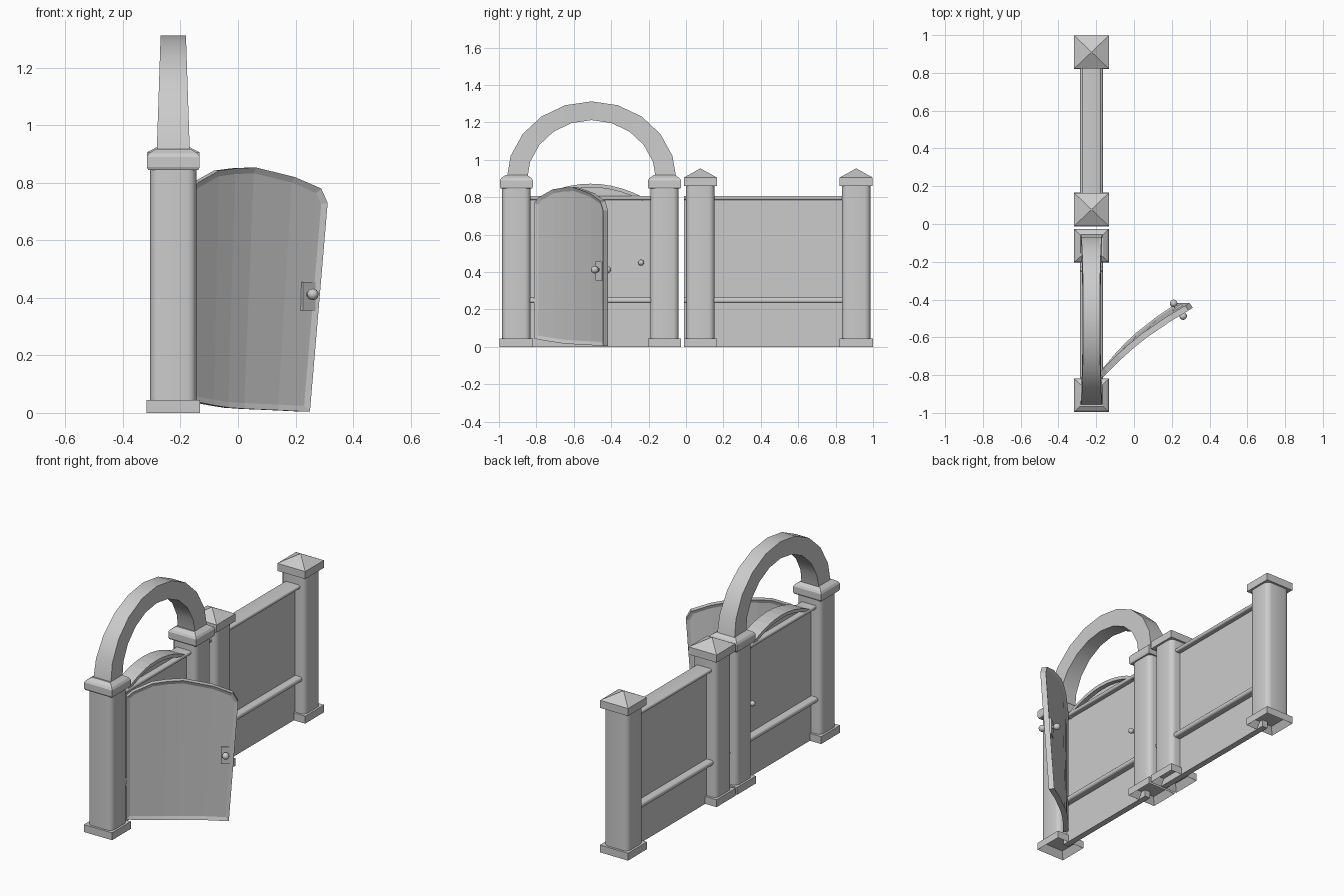
import bpy, bmesh, math
from mathutils import Vector, Matrix

if "Cube" in bpy.data.objects:
    bpy.data.objects.remove(bpy.data.objects["Cube"], do_unlink=True)

GREY = (0.6, 0.6, 0.6, 1)
stone = bpy.data.materials.new("plain grey")
stone.use_nodes = True
stone.diffuse_color = GREY
stone.node_tree.nodes["Principled BSDF"].inputs["Base Color"].default_value = GREY

AXIS = -0.225  # x of the fence line


def finish(name, bm, smooth=None):
    bmesh.ops.recalc_face_normals(bm, faces=bm.faces)
    mesh = bpy.data.meshes.new(name)
    bm.to_mesh(mesh)
    bm.free()
    mesh.materials.append(stone)
    ob = bpy.data.objects.new(name, mesh)
    bpy.context.collection.objects.link(ob)
    if smooth:
        bpy.ops.object.select_all(action='DESELECT')
        ob.select_set(True)
        bpy.context.view_layer.objects.active = ob
        bpy.ops.object.shade_smooth_by_angle(angle=math.radians(smooth))
    return ob


def block(bm, centre, size):
    m = Matrix.Translation(centre) @ Matrix.Diagonal((*size, 1))
    return bmesh.ops.create_cube(bm, size=1, matrix=m)["verts"]


def bevel_edges(bm, axis, width, segments):
    # Round only the edges that run along the given axis
    edges = [e for e in bm.edges
             if abs((e.verts[0].co - e.verts[1].co).normalized()[axis]) > 0.9]
    bmesh.ops.bevel(bm, geom=edges, offset=width, segments=segments,
                    profile=0.5, affect='EDGES')


def sweep(name, rings, smooth=None):
    # Closed tube through matching rings of points
    bm = bmesh.new()
    rows = [[bm.verts.new(p) for p in ring] for ring in rings]
    n = len(rows[0])
    for a, b in zip(rows, rows[1:]):
        for i in range(n):
            bm.faces.new((a[i], a[(i + 1) % n], b[(i + 1) % n], b[i]))
    bm.faces.new(rows[0])
    bm.faces.new(rows[-1])
    return finish(name, bm, smooth)


# Posts: hollow foot, rounded shaft and a cap
def post(label, y, pointed):
    bm = bmesh.new()
    block(bm, (AXIS, y, 0.022), (0.185, 0.178, 0.044))
    bm.normal_update()
    under = [f for f in bm.faces if f.normal.z < -0.9]
    bmesh.ops.inset_region(bm, faces=under, thickness=0.035, depth=0)
    bmesh.ops.translate(bm, verts=list(under[0].verts), vec=(0, 0, 0.04))
    finish(label + "_foot", bm)

    bm = bmesh.new()
    block(bm, (AXIS, y, 0.455), (0.16, 0.152, 0.83))
    bevel_edges(bm, 2, 0.03, 3)
    finish(label + "_shaft", bm, 40)

    half = Vector((0.092, 0.088))
    if pointed:
        levels = [(0.86, 1), (0.905, 1), (0.953, 0.02)]
    else:
        levels = [(0.845, 0.95), (0.855, 1), (0.89, 1), (0.902, 0.92), (0.918, 0.66)]
    sweep(label + "_cap",
          [[(AXIS + sx * half.x * k, y + sy * half.y * k, z)
            for sx, sy in ((-1, -1), (1, -1), (1, 1), (-1, 1))] for z, k in levels])


post("gate_front_post", -0.907, False)
post("gate_rear_post", -0.115, False)
post("fence_front_post", 0.077, True)
post("fence_rear_post", 0.91, True)


# Fence bays: thin panel, slim top rail and wide rounded lower rail
def bay(label, y0, y1):
    mid, length = (y0 + y1) / 2, y1 - y0
    bm = bmesh.new()
    block(bm, (AXIS, mid, 0.395), (0.036, length, 0.79))
    finish(label + "_panel", bm)
    for part, z, w, h in (("top_rail", 0.796, 0.1, 0.022), ("lower_rail", 0.248, 0.12, 0.03)):
        bm = bmesh.new()
        block(bm, (AXIS, mid, z), (w, length, h))
        bevel_edges(bm, 1, h * 0.4, 3)
        finish(label + "_" + part, bm, 40)


bay("gate", -0.86, -0.15)
bay("fence", -0.01, 0.87)


# Arched crest above the gate panel
def crest_point(t, drop):
    return -0.51 + 0.28 * t, 0.8 + (0.072 - drop) * (1 - t * t)


steps = [-1 + i / 5 for i in range(11)]
for label, w, drop, low in (("crest_panel", 0.036, 0.012, None), ("crest_rim", 0.09, 0, 0.02)):
    rings = []
    for t in steps:
        y, top = crest_point(t, drop)
        bottom = 0.78 if low is None else top - low
        rings.append([(AXIS + sx * w / 2, y, z) for sx, z in
                      ((-1, bottom), (1, bottom), (1, top), (-1, top))])
    sweep(label, rings)

# Large round arch, narrowing a little toward the top
rings = []
for i in range(11):
    a = math.pi * i / 10
    c, s = math.cos(a), math.sin(a)
    w = 0.058 - 0.014 * s
    outer = (-0.505 - 0.455 * c, 0.89 + 0.422 * s)
    inner = (-0.505 - 0.345 * c, 0.89 + 0.322 * s)
    rings.append([(AXIS + k * w, y, z) for k, (y, z) in
                  ((-1, inner), (1, inner), (1, outer), (-1, outer))])
sweep("gate_arch", rings, 30)

# Open door: bowed leaning leaf with a raised border
FACE = Vector((0.6, -0.8, 0))


def door_point(t, z, out):
    hinge = Vector((-0.175, -0.8, z))
    far = Vector((0.24 + 0.085 * z, -0.43, z))
    bow = 0.028 * math.sin(math.pi * t)
    return hinge.lerp(far, t) + FACE * (out - bow)


# Each column: position across, bottom height, top height
columns = [(0, 0.045, 0.77), (0.06, 0.038, 0.8), (0.23, 0.026, 0.842), (0.36, 0.018, 0.85),
           (0.5, 0.014, 0.853), (0.77, 0.009, 0.82), (0.95, 0.005, 0.78), (1, 0.004, 0.73)]
leaf = sweep("door_leaf", [[door_point(t, low, -0.016), door_point(t, low, 0.016),
                            door_point(t, top, 0.016), door_point(t, top, -0.016)]
                           for t, low, top in columns])
bm = bmesh.new()
bm.from_mesh(leaf.data)
for side in (1, -1):
    bm.normal_update()
    faces = [f for f in bm.faces if f.normal.dot(FACE) * side > 0.8]
    bmesh.ops.inset_region(bm, faces=faces, thickness=0.02, depth=0, use_even_offset=True)
    bm.normal_update()
    inner = {v for f in faces for v in f.verts}
    bmesh.ops.translate(bm, verts=list(inner), vec=FACE * (-0.008 * side))
bm.to_mesh(leaf.data)
bm.free()

# Lock plate and knobs on both faces
angle = math.atan2(0.37, 0.45)
bm = bmesh.new()
block(bm, (0, 0, 0), (0.055, 0.034, 0.1))
bmesh.ops.transform(bm, verts=bm.verts, matrix=Matrix.Translation(door_point(0.925, 0.405, 0))
                    @ Matrix.Rotation(angle, 4, 'Z'))
finish("door_lock_plate", bm)


def knob(name, centre, direction, reach, radius):
    turn = Vector((0, 0, 1)).rotation_difference(direction).to_matrix().to_4x4()
    bm = bmesh.new()
    bmesh.ops.create_cone(bm, cap_ends=True, segments=10, radius1=radius * 0.5,
                          radius2=radius * 0.5, depth=reach,
                          matrix=Matrix.Translation(centre + direction * reach / 2) @ turn)
    bmesh.ops.create_uvsphere(bm, u_segments=12, v_segments=8, radius=radius,
                              matrix=Matrix.Translation(centre + direction * reach) @ turn)
    finish(name, bm, 50)


for label, side in (("front", 1), ("back", -1)):
    knob("door_knob_" + label, door_point(0.92, 0.412, 0), FACE * side, 0.042, 0.02)
    knob("gate_knob_" + label, Vector((AXIS, -0.24, 0.45)), Vector((side, 0, 0)), 0.045, 0.016)
